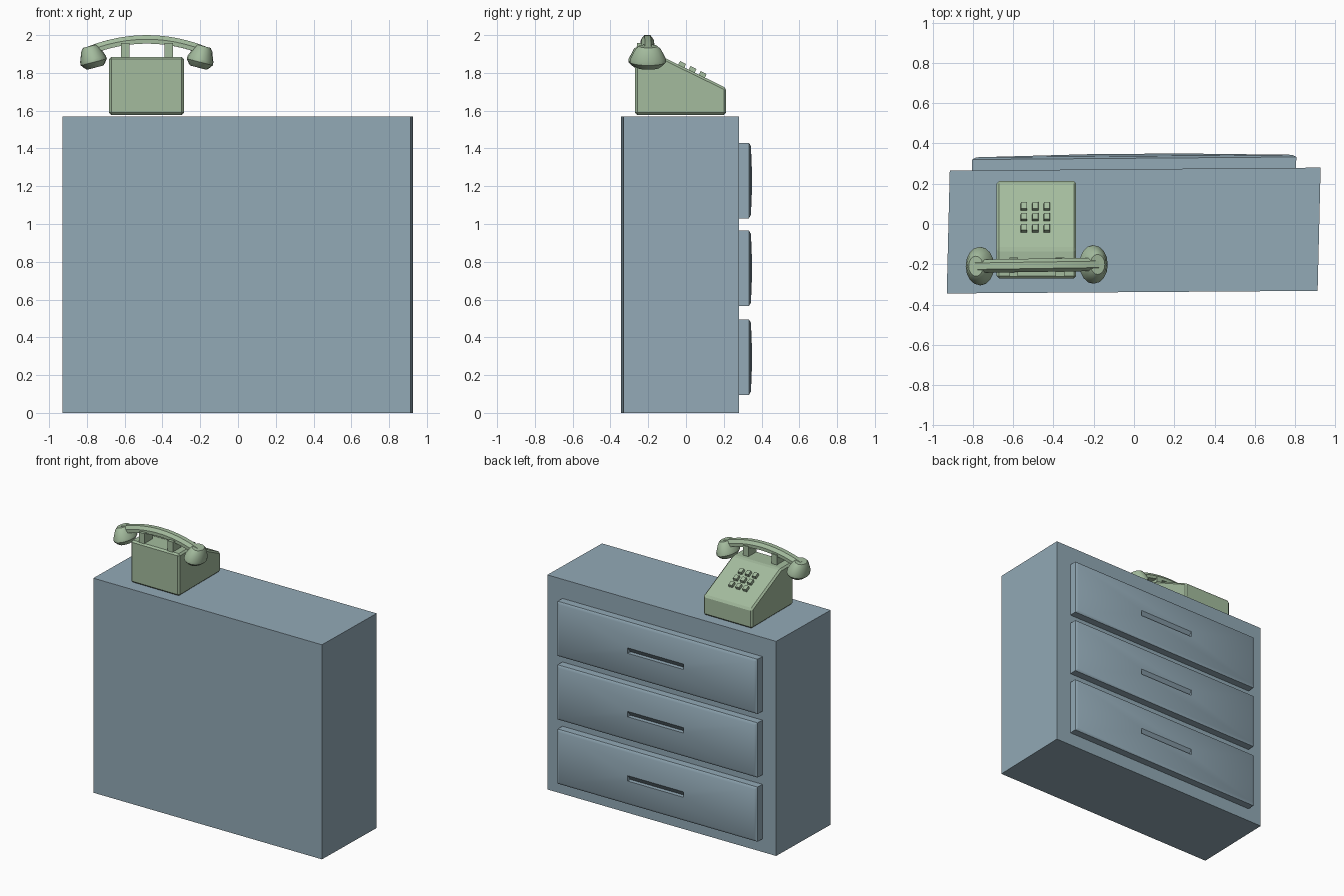
import bpy, bmesh, math
from mathutils import Vector, Matrix

if "Cube" in bpy.data.objects:
    bpy.data.objects.remove(bpy.data.objects["Cube"])

def material(name, rgb):
    m = bpy.data.materials.new(name)
    m.diffuse_color = (*rgb, 1)
    m.use_nodes = True
    m.node_tree.nodes["Principled BSDF"].inputs["Base Color"].default_value = m.diffuse_color
    return m

BLUE = material("blue_grey", (0.29, 0.40, 0.47))
GREEN = material("sage_green", (0.37, 0.50, 0.34))

def make(name, verts, faces, mat, bevel=0.0, smooth=None):
    me = bpy.data.meshes.new(name)
    me.from_pydata([tuple(v) for v in verts], [], faces)
    bm = bmesh.new()
    bm.from_mesh(me)
    if bevel:
        bmesh.ops.bevel(bm, geom=bm.edges[:], offset=bevel, segments=1, affect='EDGES')
    bmesh.ops.recalc_face_normals(bm, faces=bm.faces[:])
    bm.to_mesh(me)
    bm.free()
    me.materials.append(mat)
    ob = bpy.data.objects.new(name, me)
    bpy.context.collection.objects.link(ob)
    if smooth:
        bpy.ops.object.select_all(action='DESELECT')
        ob.select_set(True)
        bpy.context.view_layer.objects.active = ob
        bpy.ops.object.shade_smooth_by_angle(angle=math.radians(smooth))
    return ob

def loft(rings, cap_start=True, cap_end=True):
    """Vertices and faces joining equal-sized closed rings."""
    n = len(rings[0])
    verts = [p for r in rings for p in r]
    faces = [(k*n + i, k*n + (i+1) % n, (k+1)*n + (i+1) % n, (k+1)*n + i)
             for k in range(len(rings) - 1) for i in range(n)]
    if cap_start:
        faces.append(tuple(range(n))[::-1])
    if cap_end:
        faces.append(tuple(range(len(verts) - n, len(verts))))
    return verts, faces

# Cabinet carcass, slightly skewed in plan
plan = [(-0.93, -0.345), (0.912, -0.332), (0.927, 0.28), (-0.915, 0.265)]
make("cabinet", *loft([[(x, y, z) for x, y in plan] for z in (0, 1.57)]), BLUE)

# Drawers: chamfered, gently crowned fronts with a scooped finger pull
def drawer(name, zc):
    def pt(x, d, z):
        return (x + 0.0, 0.2725 + 0.008*x + d, zc + z)
    def ring(hx, hz, d):
        return [pt(sx*hx + 0.025*d, d, sz*hz)
                for sx, sz in ((-1, -1), (1, -1), (1, 1), (-1, 1))]
    verts, faces = loft([ring(0.805, 0.2, -0.005), ring(0.805, 0.2, 0.054),
                         ring(0.785, 0.182, 0.065), ring(0.225, 0.02, 0.076)],
                        cap_end=False)
    bl, br, tr, tl = 12, 13, 14, 15
    verts += [pt(-0.225, 0.045, -0.02), pt(0.225, 0.045, -0.02)]
    faces += [(bl, br, 17, 16), (16, 17, tr, tl), (bl, 16, tl), (br, tr, 17)]
    make(name, verts, faces, BLUE, smooth=30)

for i, zc in enumerate((0.295, 0.765, 1.23)):
    drawer(f"drawer_{i+1}", zc)

# Telephone body: wedge profile extruded across x
prof = [(-0.27, 1.577), (0.213, 1.577), (0.213, 1.72), (-0.125, 1.885), (-0.27, 1.885)]
make("phone_body", *loft([[(x, y, z) for y, z in prof] for x in (-0.682, -0.287)]),
     GREEN, bevel=0.012)

def box(name, size, mat, matrix, taper=1.0):
    sx, sy, sz = (s / 2 for s in size)
    rings = [[matrix @ Vector((a*sx*k, b*sy*k, z))
              for a, b in ((-1, -1), (1, -1), (1, 1), (-1, 1))]
             for z, k in ((-sz, 1), (sz, taper))]
    return make(name, *loft(rings), mat)

# Keypad on the sloping face
slope = math.atan2(1.72 - 1.885, 0.213 + 0.125)
for r, y in enumerate((0.087, 0.033, -0.022)):
    z = 1.72 + (y - 0.213) * math.tan(slope) + 0.007
    for c, x in enumerate((-0.547, -0.49, -0.433)):
        box(f"key_{r+1}_{c+1}", (0.032, 0.038, 0.03), GREEN,
            Matrix.Translation((x, y, z)) @ Matrix.Rotation(slope, 4, 'X'), 0.9)

# Cradle posts
for side, x in (("left", -0.597), ("right", -0.367)):
    box(f"cradle_{side}", (0.044, 0.095, 0.09), GREEN,
        Matrix.Translation((x, -0.213, 1.912)))

# Handset: arched grip plus two elliptical cups, turned slightly in plan
HX, HY = -0.483, -0.205
turn = Matrix.Translation((HX, HY, 0)) @ Matrix.Rotation(0.015, 4, 'Z')
section = [(-0.016, 0), (0.016, 0), (0.033, -0.022), (0.033, -0.045),
           (-0.033, -0.045), (-0.033, -0.022)]
rings = []
for i in range(13):
    x = -0.31 + 0.62 * i / 12
    top, tilt = 2.0 - 0.62*x*x, math.atan(-1.24*x)
    rings.append([turn @ Vector((x - d*math.sin(tilt), y, top + d*math.cos(tilt)))
                  for y, d in section])
make("handset_grip", *loft(rings), GREEN, smooth=25)

cup = [(0, 0.06), (0.01, 0.075), (0.03, 0.096), (0.047, 0.095),
       (0.1, 0.068), (0.117, 0.05)]
for name, s in (("earpiece", -1), ("mouthpiece", 1)):
    place = (turn @ Matrix.Translation((s*0.273, 0, 1.828))
             @ Matrix.Rotation(s*math.radians(14.5), 4, 'Y'))
    rings = [[place @ Vector((0.74*r*math.cos(a), r*math.sin(a), t))
              for a in (math.tau*k/16 for k in range(16))] for t, r in cup]
    make(name, *loft(rings), GREEN, smooth=30)
